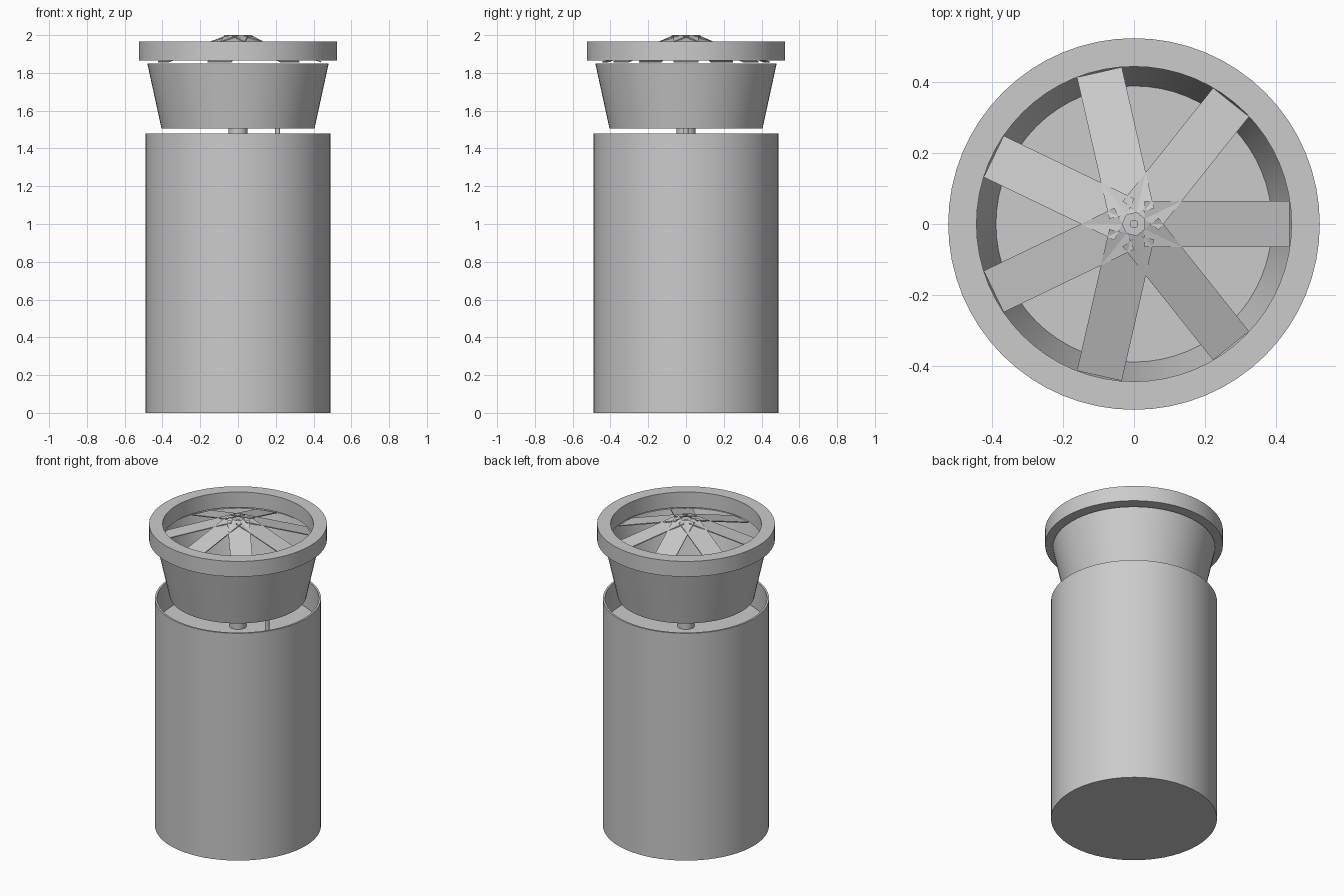
import bpy, bmesh, math
from mathutils import Matrix

cube = bpy.data.objects.get("Cube")
if cube:
    bpy.data.objects.remove(cube, do_unlink=True)

grey = bpy.data.materials.new("plain_grey")
grey.use_nodes = True
colour = (0.6, 0.6, 0.6, 1)
grey.diffuse_color = colour
grey.node_tree.nodes["Principled BSDF"].inputs["Base Color"].default_value = colour
SIDES = 64


def finish(name, bm, smooth=True):
    bmesh.ops.recalc_face_normals(bm, faces=bm.faces)
    mesh = bpy.data.meshes.new(name)
    bm.to_mesh(mesh)
    bm.free()
    mesh.materials.append(grey)
    obj = bpy.data.objects.new(name, mesh)
    bpy.context.collection.objects.link(obj)
    if smooth:
        bpy.ops.object.select_all(action="DESELECT")
        obj.select_set(True)
        bpy.context.view_layer.objects.active = obj
        bpy.ops.object.shade_smooth_by_angle(angle=math.radians(30))
    return obj


def lathe(name, profile, closed=False):
    """Spin an (r, z) profile about the z axis."""
    bm = bmesh.new()
    verts = [bm.verts.new((r, 0, z)) for r, z in profile]
    pairs = list(zip(verts, verts[1:]))
    if closed:
        pairs.append((verts[-1], verts[0]))
    edges = [bm.edges.new(p) for p in pairs]
    bmesh.ops.spin(bm, geom=verts + edges, axis=(0, 0, 1), cent=(0, 0, 0),
                   angle=math.tau, steps=SIDES)
    bmesh.ops.remove_doubles(bm, verts=bm.verts, dist=0.0001)
    return finish(name, bm)


def rod(name, x, radius, bottom, top):
    bm = bmesh.new()
    bmesh.ops.create_cone(bm, cap_ends=True, segments=32, radius1=radius, radius2=radius,
                          depth=top - bottom,
                          matrix=Matrix.Translation((x, 0, (top + bottom) / 2)))
    return finish(name, bm)


# Canister with a recessed top
lathe("canister", [(0, 0), (0.49, 0), (0.49, 1.48), (0.478, 1.48), (0.478, 1.30), (0, 1.30)])

# Tapered cup standing on a shaft, with a thin pipe beside it
lathe("cup", [(0, 1.505), (0.405, 1.505), (0.48, 1.85), (0.465, 1.85), (0.39, 1.52), (0, 1.52)])
rod("shaft", 0, 0.05, 1.29, 1.51)
rod("thin_pipe", 0.21, 0.013, 1.29, 1.51)

# Collar ring around the blades
lathe("collar_ring", [(0.445, 1.865), (0.525, 1.865), (0.525, 1.965), (0.445, 1.965)], closed=True)

# Seven flat blades sloping down from the hub
BLADES, INNER, OUTER, HALF = 7, 0.03, 0.44, 0.065
HIGH, LOW, THICK = 1.998, 1.858, 0.006
for i in range(BLADES):
    bm = bmesh.new()
    bmesh.ops.create_cube(bm, size=1)
    for v in bm.verts:
        r, z = (OUTER, LOW) if v.co.x > 0 else (INNER, HIGH)
        v.co = (r, math.copysign(HALF, v.co.y), z + math.copysign(THICK / 2, v.co.z))
    bmesh.ops.rotate(bm, verts=bm.verts, matrix=Matrix.Rotation(i * math.tau / BLADES, 3, "Z"))
    finish(f"blade_{i + 1}", bm, smooth=False)

# Small pin at the hub
rod("hub_pin", 0, 0.012, 1.95, 1.99)
